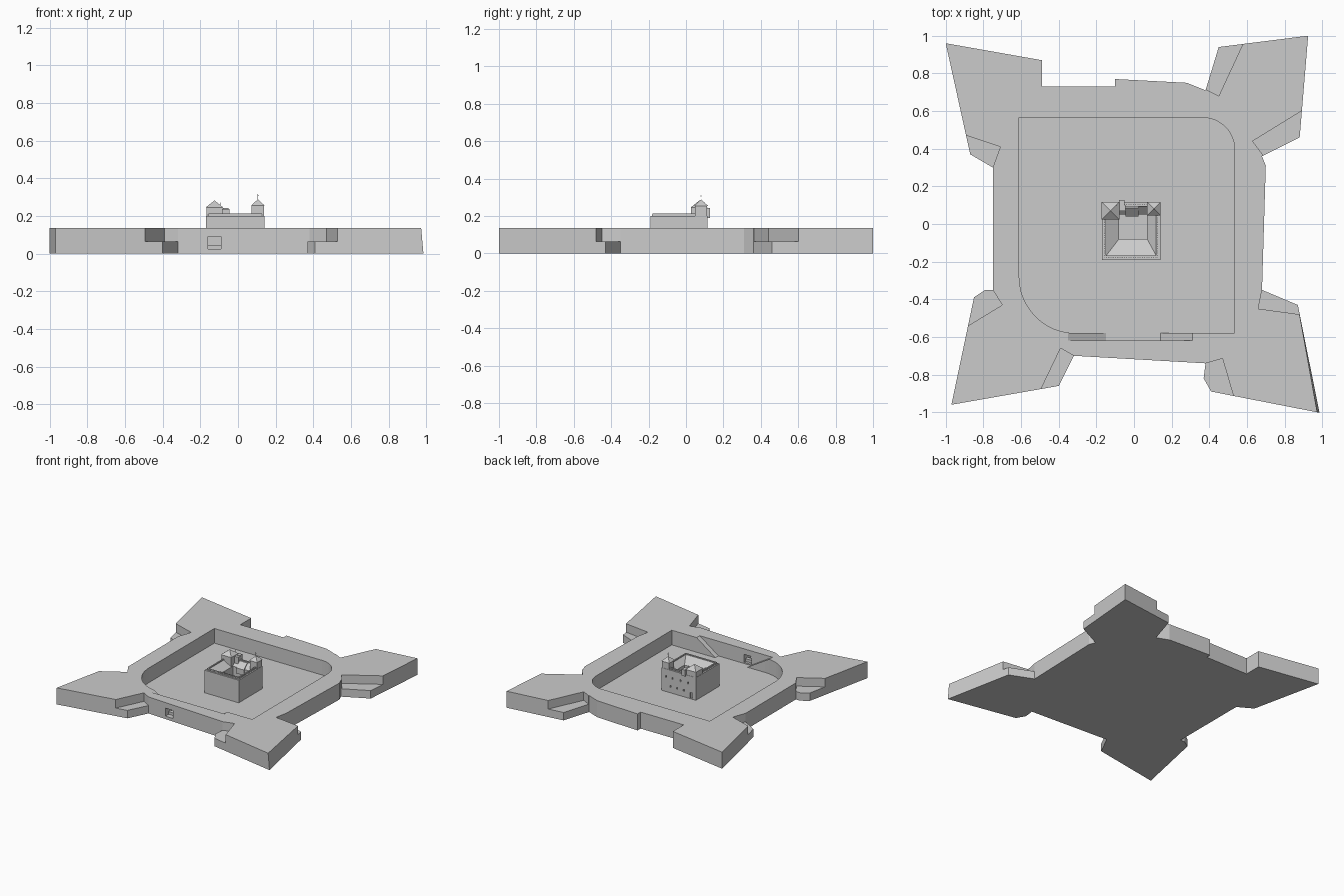
import bpy, bmesh, math

if "Cube" in bpy.data.objects:
    bpy.data.objects.remove(bpy.data.objects["Cube"])

FLOOR, LEDGE, TOP = 0.015, 0.065, 0.135


def to_object(name, bm):
    bmesh.ops.recalc_face_normals(bm, faces=bm.faces[:])
    me = bpy.data.meshes.new(name)
    bm.to_mesh(me)
    bm.free()
    ob = bpy.data.objects.new(name, me)
    bpy.context.collection.objects.link(ob)
    return ob


def loft(name, rings):
    """Closed solid through matching rings of 3D points."""
    bm = bmesh.new()
    loops = [[bm.verts.new(p) for p in r] for r in rings]
    n = len(loops[0])
    for a, b in zip(loops, loops[1:]):
        for i in range(n):
            j = (i + 1) % n
            bm.faces.new((a[i], a[j], b[j], b[i]))
    bm.faces.new(loops[0][::-1])
    bm.faces.new(loops[-1])
    return to_object(name, bm)


def prism(name, pts, z0, z1):
    return loft(name, [[(x, y, z) for x, y in pts] for z in (z0, z1)])


def rect(x0, x1, y0, y1, z):
    return [(x0, y0, z), (x1, y0, z), (x1, y1, z), (x0, y1, z)]


def box(name, x0, x1, y0, y1, z0, z1):
    return loft(name, [rect(x0, x1, y0, y1, z0), rect(x0, x1, y0, y1, z1)])


def cut(target, cutter):
    m = target.modifiers.new("cut", "BOOLEAN")
    m.operation, m.solver, m.object = "DIFFERENCE", "EXACT", cutter
    bpy.context.view_layer.objects.active = target
    bpy.ops.object.modifier_apply(modifier=m.name)
    bpy.data.objects.remove(cutter)


def arc(cx, cy, r, a0, a1, n=12):
    return [(cx + r * math.cos(math.radians(a0 + (a1 - a0) * i / n)),
             cy + r * math.sin(math.radians(a0 + (a1 - a0) * i / n))) for i in range(n + 1)]


# Star-shaped rampart; one bastion face leans in slightly
outline = [(-.97, -.96), (-.40, -.86), (-.32, -.70), (.38, -.74), (.37, -.82), (.41, -.89),
           (.985, -1), (.87, -.43), (.68, -.35), (.70, .31), (.68, .36), (.88, .46),
           (.925, 1), (.45, .94), (.38, .71), (.28, .75), (-.10, .77), (-.10, .73),
           (-.49, .73), (-.49, .87), (-1, .96), (-.87, .37), (-.75, .30), (-.75, -.35),
           (-.79, -.35), (-.85, -.39)]
upper = [(x - .012 if (x, y) == (.985, -1) else x, y) for x, y in outline]
rampart = loft("rampart", [[(x, y, 0) for x, y in outline], [(x, y, TOP) for x, y in upper]])

# Courtyard with two rounded corners
court = [(.535, -.58)] + arc(.365, .395, .17, 0, 90) + [(-.61, .565)] + arc(-.31, -.28, .30, 180, 270)
cut(rampart, prism("court_cutter", court, FLOOR, .3))

# Low gun ledges on the bastion flanks
ledges = [
    [(-.505, -.90), (-.39, -.66), (-.30, -.711), (-.30, -.90)],
    [(.344, -.75), (.344, -.94), (.536, -.94), (.47, -.715)],
    [(.66, -.45), (.686, -.32), (.92, -.32), (.92, -.4855)],
    [(.63, .44), (.71, .333), (.93, .40), (.93, .6246)],
    [(.45, .68), (.36, .725), (.36, .99), (.594, .99)],
    [(-.71, .41), (-.764, .262), (-.93, .262), (-.93, .483)],
    [(-.70, -.43), (-.769, -.32), (-.93, -.32), (-.93, -.57)],
]
for pts in ledges:
    cut(rampart, prism("ledge_cutter", pts, LEDGE, .3))

# Recess with two ramps behind the front curtain, then the gate passage
ramp = [(-.15, FLOOR), (.14, FLOOR), (.31, TOP), (.31, .2), (-.35, .2), (-.35, TOP)]
cut(rampart, loft("ramp_cutter", [[(x, y, z) for x, z in ramp] for y in (-.62, -.57)]))
cut(rampart, box("gate_cutter", -.16, -.09, -.8, -.60, .025, .09))
box("gate_sill", -.165, -.085, -.67, -.64, .02, .047)

# Keep: walls, inset parapet, roofs sloping into a small inner court
keep = loft("keep", [
    rect(-.17, .14, -.19, .115, FLOOR - .005),
    rect(-.17, .14, -.19, .115, .20),
    rect(-.158, .128, -.178, .103, .20),
    rect(-.158, .128, -.178, .103, .213),
    rect(-.148, .118, -.168, .093, .213),
    rect(-.148, .118, -.168, .093, .205),
    rect(-.08, .07, -.08, .05, .165),
    rect(-.08, .07, -.08, .05, FLOOR + .01)])

# Door and windows in the rear wall
for x, z, w, h in [(-.13, .02, .022, .045), (-.06, .06, .01, .014), (0, .06, .01, .014),
                   (.06, .06, .01, .014), (-.10, .13, .01, .016), (-.03, .13, .01, .016),
                   (.04, .13, .01, .016), (.10, .13, .01, .016)]:
    cut(keep, box("window_cutter", x - w / 2, x + w / 2, .105, .13, z, z + h))

# Row of small corbels around the parapet
bm = bmesh.new()
for i in range(24):
    t = (i + .5) / 24
    x, y = -.158 + .286 * t, -.178 + .281 * t
    for px, py in ((x, -.178), (x, .103), (-.158, y), (.128, y)):
        for v in bmesh.ops.create_cube(bm, size=.006)["verts"]:
            v.co.x += px
            v.co.y += py
            v.co.z += .2045
to_object("corbels", bm)


# Corner towers with pyramid roofs
def tower(name, x0, x1, y0, y1, z, apex):
    o, cx, cy, e = .004, (x0 + x1) / 2, (y0 + y1) / 2, .0005
    box(name, x0, x1, y0, y1, .15, z)
    loft(name + "_roof", [rect(x0 - o, x1 + o, y0 - o, y1 + o, z),
                          rect(cx - e, cx + e, cy - e, cy + e, apex)])


tower("left_tower", -.168, -.082, .028, .113, .245, .282)
tower("right_tower", .073, .138, .048, .113, .255, .288)

# Rear range between the towers, bay and stair block
box("stair_block", -.083, -.045, .07, .10, .15, .238)
box("rear_bay", -.08, -.05, .095, .127, .19, .242)
loft("rear_gallery", [rect(-.045, .025, .04, .095, .12), rect(-.045, .025, .04, .095, .165),
                      rect(-.045, .025, .085, .095, .205)])

# Finials
box("right_finial", .1045, .1065, .0795, .0815, .28, .318)
box("right_finial_knob", .1025, .1085, .0775, .0835, .305, .311)
box("left_finial", -.096, -.094, .0995, .1015, .245, .272)
